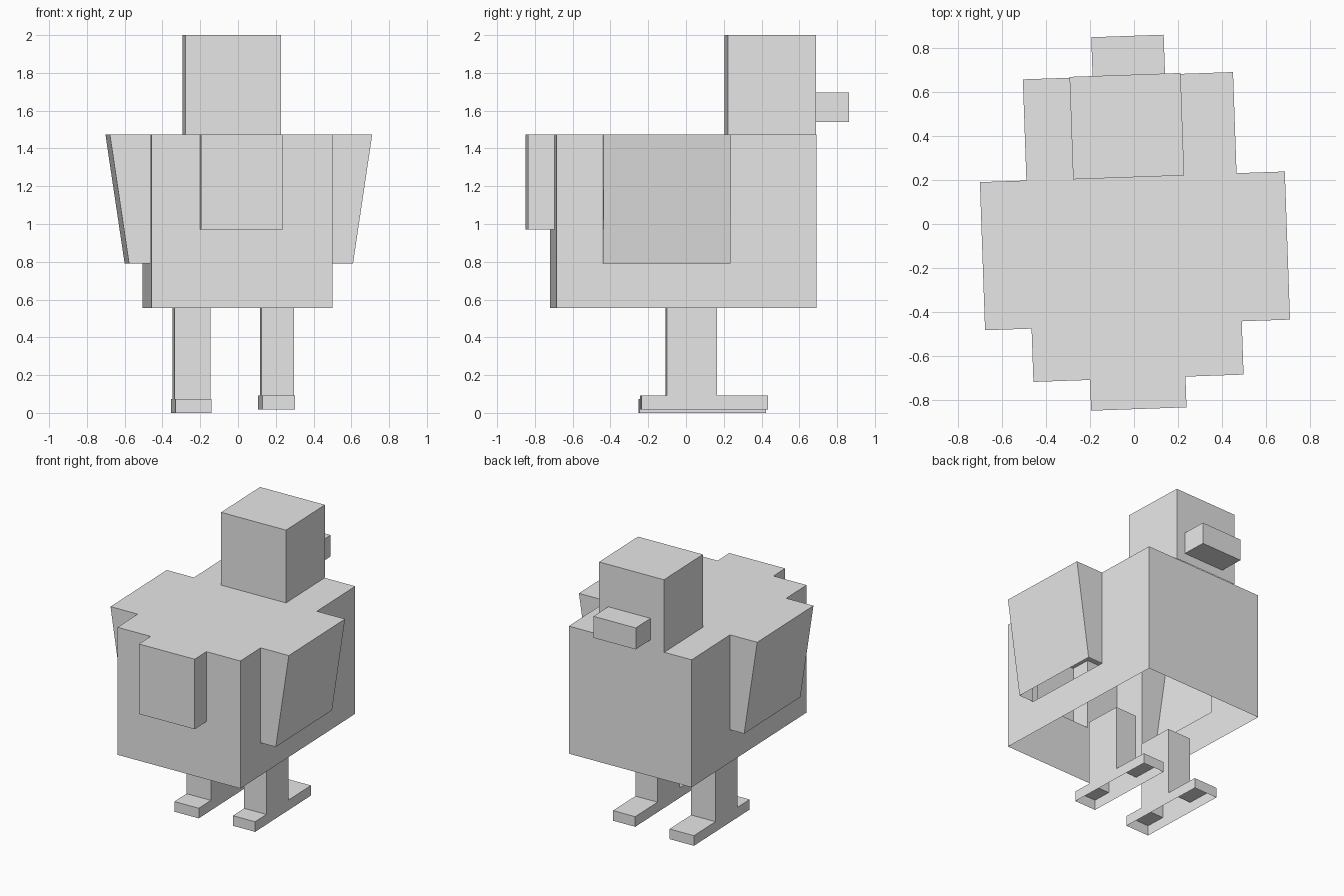
import bpy, bmesh
from math import radians
from mathutils import Matrix

cube = bpy.data.objects.get("Cube")
if cube:
    bpy.data.objects.remove(cube, do_unlink=True)

grey = bpy.data.materials.new("plain grey")
grey.use_nodes = True
grey.diffuse_color = (0.8, 0.8, 0.8, 1)
grey.node_tree.nodes["Principled BSDF"].inputs["Base Color"].default_value = (0.8, 0.8, 0.8, 1)

TURN = Matrix.Rotation(radians(2), 4, "Z")  # whole bird stands slightly turned


def finish(name, bm):
    mesh = bpy.data.meshes.new(name)
    bm.to_mesh(mesh)
    bm.free()
    mesh.materials.append(grey)
    obj = bpy.data.objects.new(name, mesh)
    obj.matrix_world = TURN
    bpy.context.collection.objects.link(obj)
    return obj


def drop_faces(bm, rule):
    doomed = [f for f in bm.faces if rule(f.calc_center_median(), f.normal)]
    bmesh.ops.delete(bm, geom=doomed, context="FACES")


def box(x, y, z, open_sides=()):
    """Box between the given ranges; open_sides lists outward directions left open."""
    bm = bmesh.new()
    bmesh.ops.create_cube(bm, size=1)
    for v in bm.verts:
        v.co = [r[0] if c < 0 else r[1] for c, r in zip(v.co, (x, y, z))]
    bm.normal_update()
    drop_faces(bm, lambda c, n: any(n[a] * s > 0.9 for a, s in open_sides))
    return bm


DOWN = (2, -1)
TOP = 1.475
WING_Y, WING_Z = (-0.46, 0.215), 0.79
TAIL_X, TAIL_Z = (-0.225, 0.21), 0.97
HEAD_X, HEAD_Y = (-0.27, 0.236), (0.213, 0.68)
BODY_X, BODY_Y = (-0.483, 0.475), (-0.703, 0.676)


def inside(value, span):
    return span[0] < value < span[1]


# Hollow body, open below, with openings into wings, tail and head
bm = box(BODY_X, BODY_Y, (0.555, TOP), [DOWN])
cuts = [(0, v) for v in TAIL_X + HEAD_X] + [(1, v) for v in WING_Y + HEAD_Y[:1]]
cuts += [(2, WING_Z), (2, TAIL_Z)]
for axis, value in cuts:
    point, normal = [0, 0, 0], [0, 0, 0]
    point[axis], normal[axis] = value, 1
    bmesh.ops.bisect_plane(bm, geom=bm.verts[:] + bm.edges[:] + bm.faces[:],
                           plane_co=point, plane_no=normal)
bm.normal_update()
drop_faces(bm, lambda c, n: abs(n.x) > 0.9 and inside(c.y, WING_Y) and c.z > WING_Z)
drop_faces(bm, lambda c, n: n.y < -0.9 and inside(c.x, TAIL_X) and c.z > TAIL_Z)
drop_faces(bm, lambda c, n: n.z > 0.9 and inside(c.x, HEAD_X) and inside(c.y, HEAD_Y))
finish("body", bm)

# Wings, leaning outwards towards the top, open below
for name, side, root in (("left_wing", 1, BODY_X[1]), ("right_wing", -1, BODY_X[0])):
    tip = side * 0.695
    bm = box(sorted((root, tip)), WING_Y, (WING_Z, TOP), [DOWN, (0, -side)])
    for v in bm.verts:
        if v.co.z < 1 and abs(v.co.x - tip) < 0.01:
            v.co.x = side * 0.593
    finish(name, bm)

# Tail, head and beak
finish("tail", box(TAIL_X, (-0.843, BODY_Y[0]), (TAIL_Z, TOP), [(1, 1)]))
finish("head", box(HEAD_X, HEAD_Y, (TOP, 2), [DOWN]))
finish("beak", box((-0.165, 0.165), (HEAD_Y[1], 0.857), (1.54, 1.695), [(1, -1)]))


# Legs with feet: one side outline drawn across, hollow and open below
def leg(name, x, heel, toe, back, front, ground):
    foot_top, hip = ground + 0.073, 0.555
    outline = [(heel, ground), (heel, foot_top), (back, foot_top), (back, hip),
               (front, hip), (front, foot_top), (toe, foot_top), (toe, ground)]
    bm = bmesh.new()
    near, far = [[bm.verts.new((px, y, z)) for y, z in outline] for px in x]
    bm.faces.new(near)
    bm.faces.new(far[::-1])
    for i in range(len(outline) - 1):
        bm.faces.new((near[i + 1], near[i], far[i], far[i + 1]))
    bmesh.ops.recalc_face_normals(bm, faces=bm.faces[:])
    finish(name, bm)


leg("right_leg", (-0.34, -0.15), -0.24, 0.428, -0.095, 0.17, 0)
leg("left_leg", (0.121, 0.294), -0.247, 0.423, -0.112, 0.155, 0.018)
